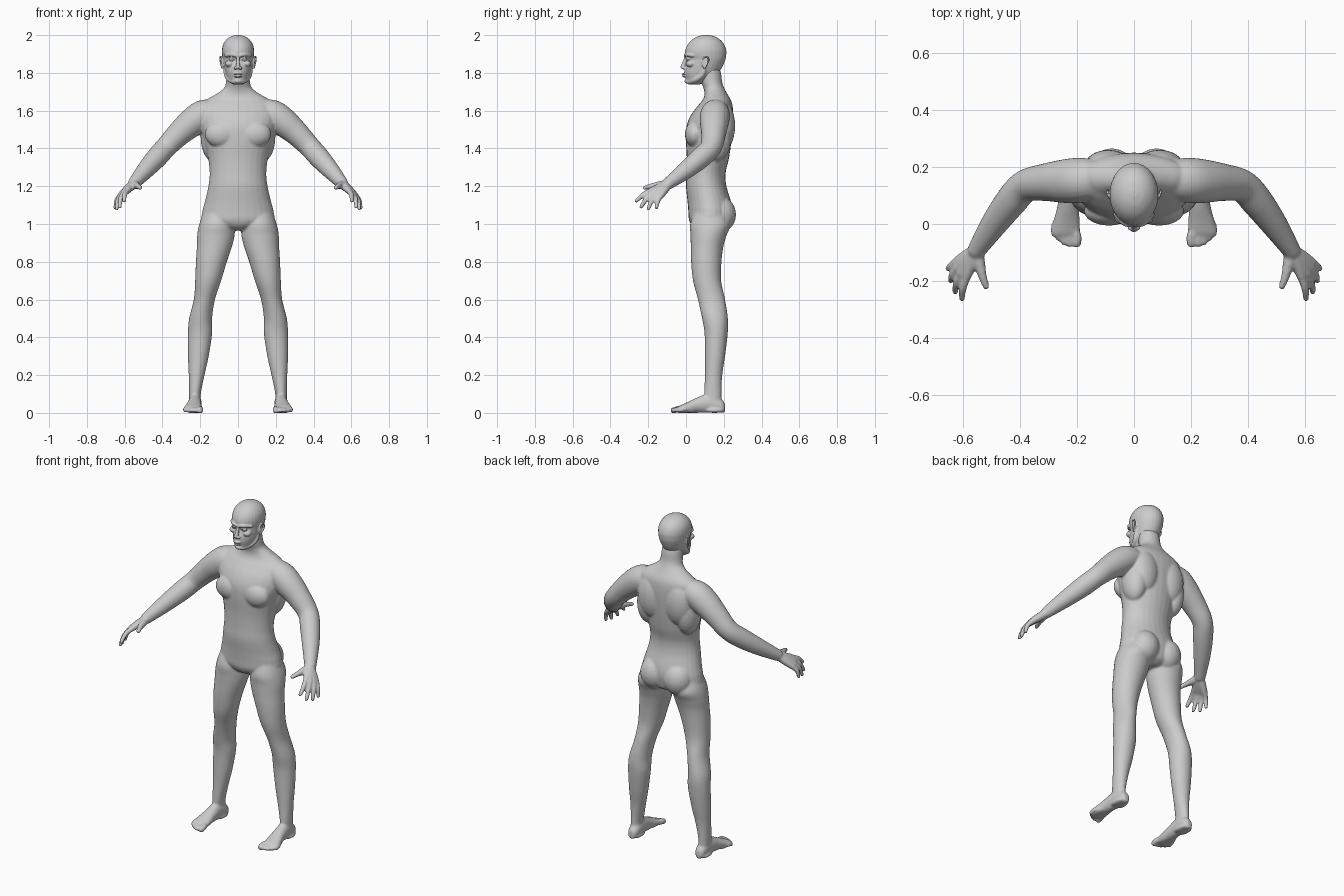
import bpy, bmesh, math
from mathutils import Vector, Matrix


def spline(rows, steps=5):
    """Catmull-Rom interpolation through rows of numbers."""
    rows = [rows[0]] + list(rows) + [rows[-1]]
    out = []
    for i in range(1, len(rows) - 2):
        for k in range(steps):
            t = k / steps
            out.append([0.5 * (2 * b + (c - a) * t + (2 * a - 5 * b + 4 * c - d) * t * t
                               + (3 * b - a - 3 * c + d) * t ** 3)
                        for a, b, c, d in zip(*rows[i - 1:i + 3])])
    return out + [list(rows[-1])]


def loft(bm, rings, n=28):
    """Closed skin over rings given as (centre, half-axis u, half-axis v)."""
    loops = [[bm.verts.new(c + u * math.cos(2 * math.pi * k / n) + v * math.sin(2 * math.pi * k / n))
              for k in range(n)] for c, u, v in rings]
    faces = [bm.faces.new(loops[0]), bm.faces.new(loops[-1])]
    for a, b in zip(loops, loops[1:]):
        for k in range(n):
            faces.append(bm.faces.new((a[k], a[(k + 1) % n], b[(k + 1) % n], b[k])))
    bmesh.ops.recalc_face_normals(bm, faces=faces)


def column(bm, rows):
    """Upright loft, rows of (z, centre x, half width, y front, y back)."""
    loft(bm, [(Vector((cx, (f + b) / 2, z)), Vector((w, 0, 0)), Vector((0, (b - f) / 2, 0)))
              for z, cx, w, f, b in spline(rows)])


def ball(bm, c, r, turn=0):
    m = Matrix.Translation(c) @ Matrix.Rotation(turn, 4, 'X') @ Matrix.Diagonal((*r, 1))
    bmesh.ops.create_uvsphere(bm, u_segments=20, v_segments=14, radius=1, matrix=m)


def tube(bm, rows, ref=(0, 0, 1), n=16):
    """Round limb along rows of (x, y, z, radius) with rounded ends."""
    pts = spline(rows)
    rings = []
    for i, p in enumerate(pts):
        t = Vector(pts[min(i + 1, len(pts) - 1)][:3]) - Vector(pts[max(i - 1, 0)][:3])
        u = t.cross(Vector(ref)).normalized()
        rings.append((Vector(p[:3]), u * p[3], u.cross(t).normalized() * p[3]))
    loft(bm, rings, n)
    for p in (rows[0], rows[-1]):
        ball(bm, p[:3], (p[3],) * 3)


def mirror(bm):
    g = bmesh.ops.duplicate(bm, geom=bm.verts[:] + bm.edges[:] + bm.faces[:])['geom']
    bmesh.ops.scale(bm, vec=(-1, 1, 1), verts=[e for e in g if isinstance(e, bmesh.types.BMVert)])
    bmesh.ops.reverse_faces(bm, faces=[e for e in g if isinstance(e, bmesh.types.BMFace)])


def finish(bm, name, voxel, iterations):
    me = bpy.data.meshes.new(name)
    bm.to_mesh(me)
    bm.free()
    ob = bpy.data.objects.new(name, me)
    bpy.context.collection.objects.link(ob)
    r = ob.modifiers.new("fuse", 'REMESH')
    r.mode, r.voxel_size, r.use_smooth_shade = 'VOXEL', voxel, True
    s = ob.modifiers.new("soften", 'SMOOTH')
    s.factor, s.iterations = 0.5, iterations


# ---------------- body: one side first, then mirrored ----------------
bm = bmesh.new()

# leg
column(bm, [(1.08, .10, .075, .05, .20), (1.0, .112, .093, .022, .235), (.94, .117, .099, .024, .215),
            (.88, .125, .093, .025, .198), (.8, .141, .082, .027, .188), (.7, .158, .069, .037, .186),
            (.6, .178, .056, .063, .207), (.5, .198, .061, .085, .222), (.42, .201, .064, .098, .221),
            (.3, .210, .055, .100, .207), (.2, .219, .042, .100, .192), (.1, .228, .031, .096, .188),
            (.03, .228, .031, .10, .19)])

# foot, lofted heel to ball: (y, centre x, half width, height)
foot = [(.207, .226, .014, .045), (.195, .226, .027, .066), (.16, .226, .034, .09), (.11, .228, .035, .1),
        (.06, .231, .038, .082), (.01, .236, .046, .058), (-.03, .239, .051, .04), (-.045, .24, .045, .03)]
loft(bm, [(Vector((cx, y, h / 2)), Vector((w, 0, 0)), Vector((0, 0, h / 2))) for y, cx, w, h in spline(foot)])
for x, y in ((.21, .15), (.245, .15), (.22, -.0), (.255, .0)):
    ball(bm, (x, y, .014), (.022, .05, .014))
for x, y, r in ((.201, -.066, .017), (.225, -.071, .012), (.245, -.063, .012), (.264, -.05, .011), (.280, -.034, .011)):
    tube(bm, [(x * .6 + .096, y + .06, .02, r), (x, y + .025, .02, r), (x, y, .013, r)])

# arm
tube(bm, [(.11, .158, 1.59, .065), (.18, .154, 1.58, .078), (.24, .15, 1.54, .077), (.31, .146, 1.48, .066),
          (.38, .133, 1.408, .057), (.43, .08, 1.352, .056), (.49, .0, 1.285, .047), (.55, -.09, 1.217, .033)], n=24)

# hand: each digit runs from wrist through knuckle to tip
wrist = (.553, -.093, 1.212)
for k, tip in (((.585, -.182, 1.178), (.602, -.262, 1.122)), ((.604, -.173, 1.168), (.626, -.237, 1.09)),
               ((.618, -.155, 1.157), (.642, -.199, 1.08)), ((.623, -.133, 1.149), (.650, -.157, 1.086))):
    mid = [(a + b) / 2 + d for a, b, d in zip(k, tip, (.006, -.004, .006))]
    tube(bm, [(*wrist, .024), (*[(a + b) / 2 for a, b in zip(wrist, k)], .022), (*k, .0165)])
    tube(bm, [(*k, .015), (*mid, .0135), (*tip, .0105)])
tube(bm, [(.55, -.10, 1.212, .024), (.54, -.145, 1.205, .02), (.53, -.185, 1.2, .015), (.518, -.218, 1.192, .012)])

# muscle masses: buttock, chest, shoulder blade, side of back
ball(bm, (.078, .182, 1.05), (.085, .083, .095))
ball(bm, (.088, .046, 1.475), (.088, .052, .07))
ball(bm, (.09, .2, 1.52), (.085, .06, .13))
ball(bm, (.13, .16, 1.46), (.068, .08, .13))
mirror(bm)

# torso and neck
column(bm, [(.965, 0, .05, .07, .19), (.985, 0, .12, .035, .225), (1.02, 0, .188, .016, .238),
            (1.07, 0, .188, .012, .245), (1.12, 0, .175, .008, .238), (1.2, 0, .157, .0, .214),
            (1.27, 0, .150, .003, .21), (1.35, 0, .159, .004, .228), (1.45, 0, .182, -.001, .242),
            (1.52, 0, .2, .003, .248), (1.58, 0, .208, .028, .25), (1.63, 0, .2, .066, .246),
            (1.66, 0, .165, .09, .236), (1.69, 0, .112, .098, .218), (1.72, 0, .074, .092, .202),
            (1.75, 0, .064, .08, .192), (1.8, 0, .06, .07, .185), (1.84, 0, .055, .07, .17)])
finish(bm, "body", .006, 6)

# ---------------- head ----------------
bm = bmesh.new()
# brow, eyeball, lids, cheekbone, nostril wing
tube(bm, [(.008, -.003, 1.892, .009), (.035, .004, 1.897, .010), (.064, .034, 1.892, .009)])
ball(bm, (.033, .013, 1.873), (.015, .013, .011))
tube(bm, [(.019, .004, 1.872, .003), (.033, .0, 1.88, .0035), (.049, .012, 1.872, .003)])
ball(bm, (.045, .026, 1.848), (.024, .026, .018))
ball(bm, (.013, -.012, 1.826), (.009, .011, .008))
# jaw line
tube(bm, [(.015, .018, 1.755, .016), (.042, .05, 1.765, .016), (.059, .085, 1.79, .015), (.066, .1, 1.83, .012)])
# ear: bowl and rim
ball(bm, (.081, .1, 1.855), (.008, .016, .028), -.2)
tube(bm, [(.082, .09, 1.858, .004), (.088, .093, 1.88, .004), (.093, .109, 1.886, .0045), (.095, .12, 1.87, .0045),
          (.091, .112, 1.848, .0045), (.084, .097, 1.828, .006)], ref=(1, 0, 0), n=10)
mirror(bm)
# skull and face
column(bm, [(1.738, 0, .022, .018, .07), (1.75, 0, .043, .004, .1), (1.775, 0, .058, -.002, .14),
            (1.8, 0, .066, -.009, .172), (1.83, 0, .073, -.006, .192), (1.855, 0, .078, .003, .203),
            (1.875, 0, .081, .006, .21), (1.895, 0, .084, -.004, .213), (1.92, 0, .085, -.004, .213),
            (1.95, 0, .079, .009, .202), (1.975, 0, .063, .031, .182), (1.993, 0, .038, .062, .152),
            (2.001, 0, .010, .095, .118)])
# nose, lips, chin
tube(bm, [(0, .002, 1.888, .009), (0, -.008, 1.86, .009), (0, -.018, 1.832, .0115)])
ball(bm, (0, -.009, 1.794), (.024, .013, .0055))
ball(bm, (0, -.007, 1.782), (.021, .013, .006))
ball(bm, (0, .009, 1.757), (.022, .017, .014))
finish(bm, "head", .003, 5)
